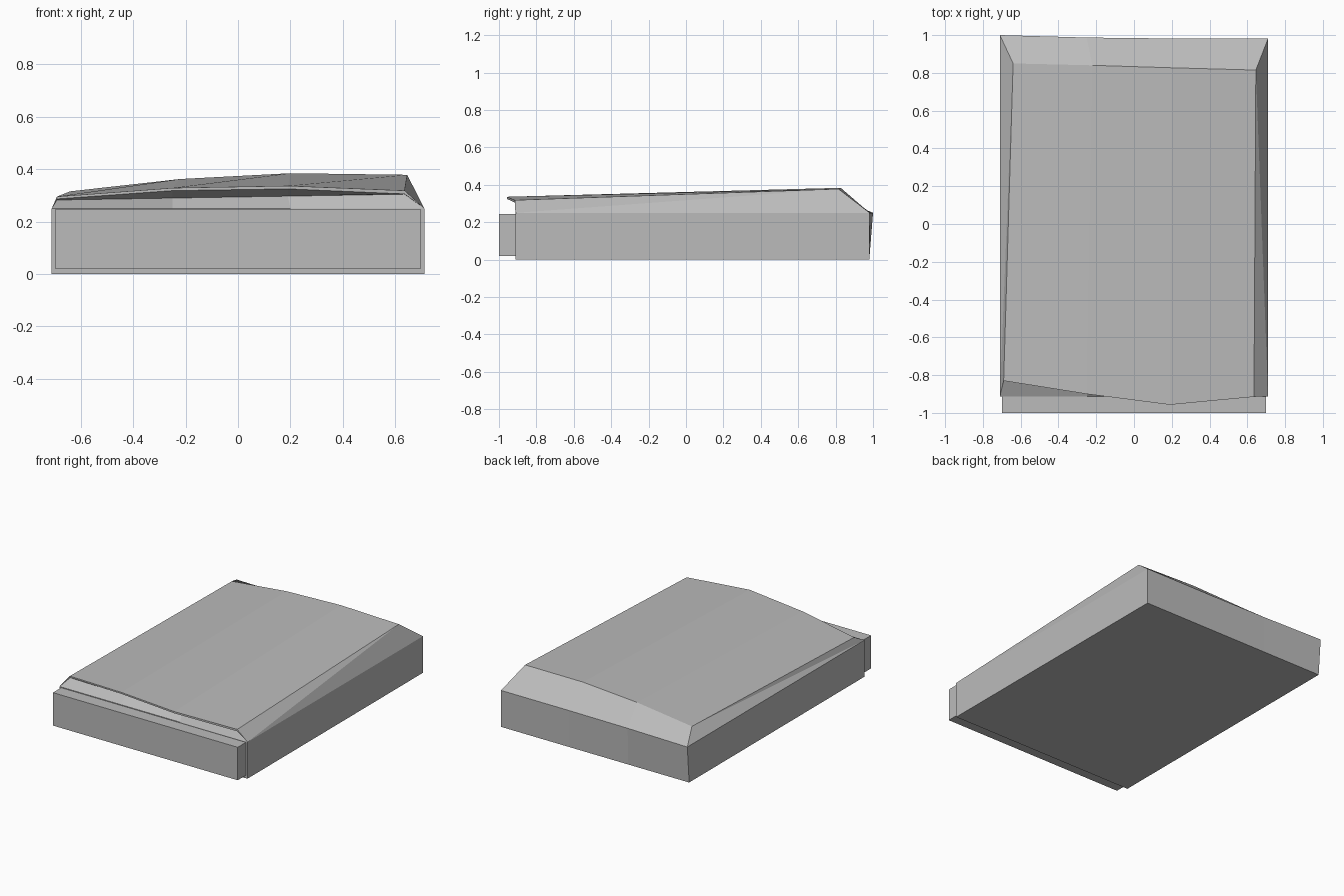
import bpy
import bmesh

cube = bpy.data.objects.get("Cube")
if cube:
    bpy.data.objects.remove(cube, do_unlink=True)

grey = bpy.data.materials.new("plain grey")
grey.use_nodes = True
COLOUR = (0.5, 0.5, 0.5, 1)
grey.diffuse_color = COLOUR
grey.node_tree.nodes["Principled BSDF"].inputs["Base Color"].default_value = COLOUR


def finish(name, bm):
    bmesh.ops.recalc_face_normals(bm, faces=bm.faces)
    mesh = bpy.data.meshes.new(name)
    bm.to_mesh(mesh)
    bm.free()
    mesh.materials.append(grey)
    obj = bpy.data.objects.new(name, mesh)
    bpy.context.collection.objects.link(obj)
    return obj


def mix(a, b, t):
    return a + (b - a) * t


# Main body: lengthwise slices from right to left, joined into a sloped shell
RIM = 0.25
rim_x = (-0.71, -0.25, 0.2, 0.71)
lip = ((-0.69, -0.83, 0.295), (-0.25, -0.90, 0.328),
       (0.19, -0.957, 0.336), (0.635, -0.915, 0.318))
ridge = ((-0.64, 0.85, 0.315), (-0.22, 0.84, 0.362),
         (0.2, 0.827, 0.384), (0.645, 0.815, 0.378))
back_y = (1.0, 0.987, 0.982, 0.982)

bm = bmesh.new()
slices = []
for i, x in enumerate(rim_x):
    t = i / 3
    lx, ly, lz = lip[i]
    throat = (lx, mix(-0.825, -0.89, t), mix(0.282, 0.304, t))
    lip_under = (lx, ly, lz - mix(0.009, 0.013, t))
    points = ((x, -0.912, 0), (x, -0.912, RIM), throat, lip_under, lip[i],
              ridge[i], (x, back_y[i], RIM), (x, 0.98, 0))
    slices.append([bm.verts.new(p) for p in points])

for a, b in zip(slices, slices[1:]):
    for k in range(len(a)):
        n = (k + 1) % len(a)
        bm.faces.new((a[k], a[n], b[n], b[k]))

# Side walls and the folded slopes above them
for s in (slices[0], slices[-1]):
    for face in ((0, 1, 6, 7), (1, 5, 6), (1, 4, 5), (1, 3, 4), (1, 2, 3)):
        bm.faces.new([s[k] for k in face])
finish("main_body", bm)

# Front panel: slightly inset block standing proud of the body
bm = bmesh.new()
bmesh.ops.create_cube(bm, size=1)
bmesh.ops.scale(bm, vec=(1.396, 0.1, 0.225), verts=bm.verts)
bmesh.ops.translate(bm, vec=(0, -0.95, 0.1325), verts=bm.verts)
finish("front_panel", bm)
